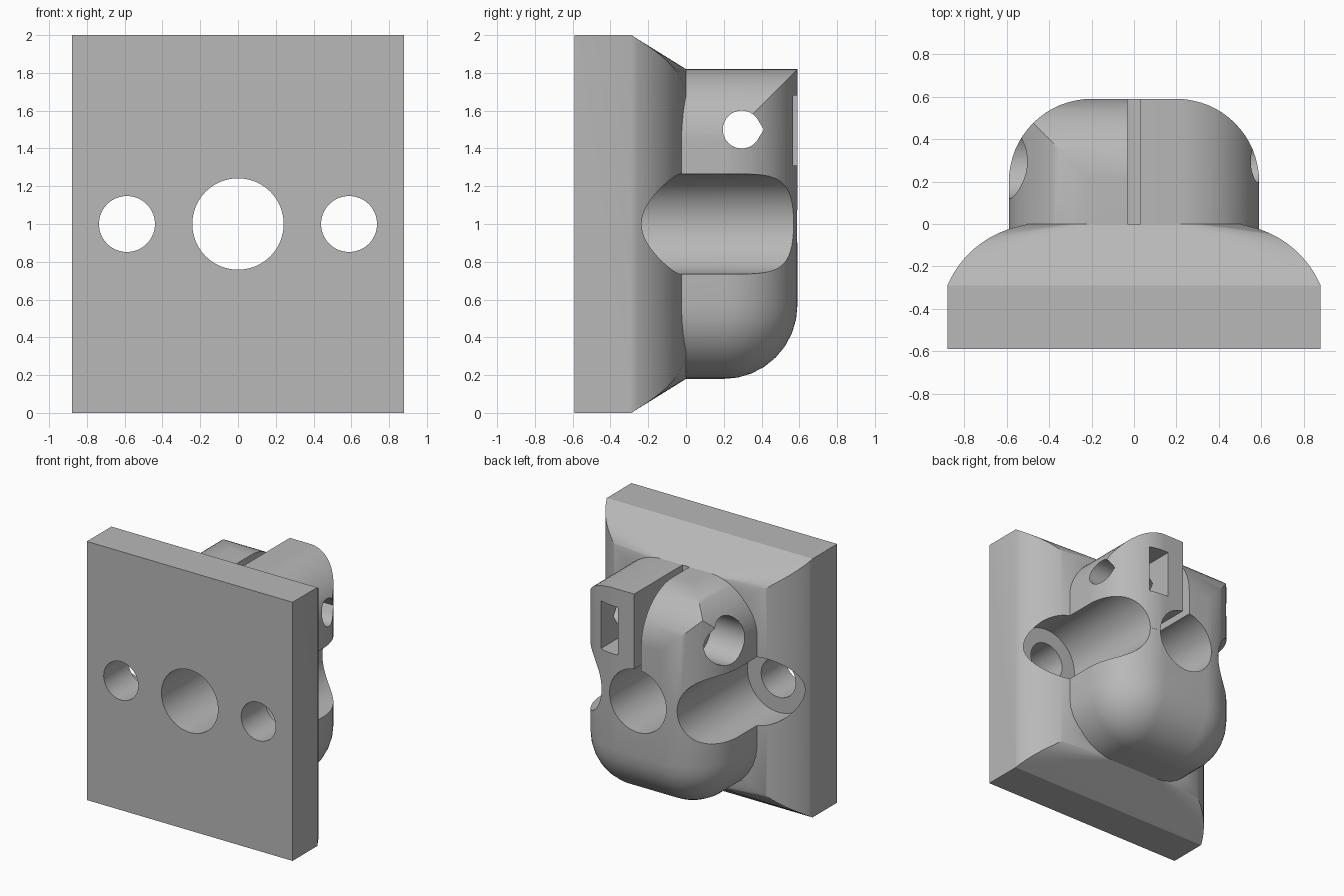
import bpy, bmesh
from math import sin, cos, pi, sqrt
from mathutils import Vector

if "Cube" in bpy.data.objects:
    bpy.data.objects.remove(bpy.data.objects["Cube"])

grey = bpy.data.materials.new("plain grey")
grey.use_nodes = True
grey.diffuse_color = (0.48, 0.48, 0.48, 1)
grey.node_tree.nodes["Principled BSDF"].inputs["Base Color"].default_value = grey.diffuse_color

R = 0.39           # edge rounding of the housing
IN = 0.2           # where the rounding starts, in x and y
W = IN + R         # half width and back of the housing
LOW, HIGH = 0.18, 1.82
MID = 1.0


def finish(bm, name):
    bmesh.ops.recalc_face_normals(bm, faces=bm.faces)
    mesh = bpy.data.meshes.new(name)
    bm.to_mesh(mesh)
    bm.free()
    mesh.materials.append(grey)
    obj = bpy.data.objects.new(name, mesh)
    bpy.context.collection.objects.link(obj)
    return obj


def hull(name, points):
    bm = bmesh.new()
    for p in points:
        bm.verts.new(p)
    bmesh.ops.remove_doubles(bm, verts=bm.verts, dist=0.0002)
    bmesh.ops.convex_hull(bm, input=bm.verts)
    bmesh.ops.delete(bm, geom=[v for v in bm.verts if not v.link_faces], context="VERTS")
    bmesh.ops.dissolve_limit(bm, angle_limit=0.002, verts=bm.verts, edges=bm.edges)
    return finish(bm, name)


def box_points(x, y, z):
    return [Vector((a, b, c)) for a in x for b in y for c in z]


def ring(r, n=64):
    return [(r * cos(2 * pi * k / n), r * sin(2 * pi * k / n)) for k in range(n)]


def bore_y(name, x, r, y0=-1, y1=1):
    return hull(name, [(x + a, y, MID + b) for a, b in ring(r) for y in (y0, y1)])


def bore_x(name, r, x0, x1, tip=0):
    profile = ring(r) + ([(tip, 0)] if tip else [])
    return hull(name, [(x, 0.295 + a, 1.5 + b) for a, b in profile for x in (x0, x1)])


# Mounting base: plate that bulges up to the housing, with sloped ends
pts = box_points((-0.88, 0.88), (-0.59, -0.29), (0, 2))
arc_x, arc_r = 0.44, 0.48
for k in range(25):
    x = 0.88 - 0.38 * k / 24
    y = max(-0.29, sqrt(arc_r ** 2 - (x - arc_x) ** 2) - arc_r)
    half = 1 - 0.62 * (y + 0.29) - 0.13 * (k / 24) ** 2
    pts += box_points((-x, x), (y,), (MID - half, MID + half))
for k in range(13):
    t = pi / 2 - k / 12 * 0.88
    x, half = IN + R * cos(t), HIGH - R - MID + R * sin(t)
    pts += box_points((-x, x), (0,), (MID - half, MID + half))
base = hull("mounting_base", pts)

# Lower housing: ball-cornered bottom half
pts = []
N = 32
for i in range(N // 2 + 1):
    for j in range(N * 2):
        a, b = pi * i / (N // 2), pi * j / N
        ball = Vector((sin(a) * cos(b), sin(a) * sin(b), cos(a))) * R
        for x in (-IN, IN):
            if ball.z > 0.001 or ball.x * x < -0.001 or ball.y < -0.001:
                continue
            p = ball + Vector((x, IN, LOW + R))
            pts.append(p)
            if abs(ball.y) < 0.001:
                pts.append(Vector((p.x, -0.1, p.z)))
            if abs(ball.z) < 0.001:
                pts.append(Vector((p.x, p.y, MID)))
pts += box_points((-W, W), (-0.1,), (LOW + R, MID))
lower = hull("lower_housing", pts)


# Cheeks: upper halves either side of the clamping slit
def cheek(name, side, planes):
    bm = bmesh.new()
    bmesh.ops.create_cube(bm, size=1)
    lo, hi = Vector((0.03, -0.1, MID)), Vector((W, W, HIGH))
    for v in bm.verts:
        v.co = [(l + h) / 2 + c * (h - l) for l, h, c in zip(lo, hi, v.co)]
    centre = Vector((IN, IN, HIGH - R))
    steps = 16
    for i, j in planes:
        for k in range(steps):
            t = (k + 0.5) / steps * pi / 2
            normal = Vector((0, 0, 0))
            normal[i], normal[j] = cos(t), sin(t)
            cut = bmesh.ops.bisect_plane(
                bm, geom=bm.verts[:] + bm.edges[:] + bm.faces[:], dist=1e-5,
                plane_co=centre + normal * R, plane_no=normal, clear_outer=True)
            rim = [e for e in bm.edges if e.is_boundary]
            if rim:
                bmesh.ops.holes_fill(bm, edges=rim, sides=0)
    for v in bm.verts:
        v.co.x *= side
    return finish(bm, name)


left = cheek("left_cheek", 1, [(0, 2), (0, 1)])
right = cheek("right_cheek", -1, [(0, 2), (0, 1), (1, 2)])

# Bores, screw channels and nut slot
cutters = {
    "centre": bore_y("centre_bore", 0, 0.242),
    "bolt": bore_x("bolt_bore", 0.1, -1, 1, 0.117),
    "head": bore_x("bolt_head_recess", 0.175, -1, -0.3),
    "nut": hull("nut_slot", box_points((0.17, 0.33), (0.1, 0.8), (1.31, 1.68))),
}
for s, tag in ((1, "left"), (-1, "right")):
    cutters[tag + "_screw"] = bore_y(tag + "_screw_hole", s * 0.588, 0.148)
    cutters[tag + "_channel"] = bore_y(tag + "_screw_channel", s * 0.588, 0.265, -0.29, 1)

both = ["centre", "left_channel", "right_channel"]
jobs = [
    (base, both + ["left_screw", "right_screw"]),
    (lower, both),
    (left, ["centre", "left_channel", "bolt", "nut"]),
    (right, ["centre", "right_channel", "bolt", "head"]),
]
for obj, names in jobs:
    bpy.ops.object.select_all(action="DESELECT")
    bpy.context.view_layer.objects.active = obj
    obj.select_set(True)
    for n in names:
        mod = obj.modifiers.new(n, "BOOLEAN")
        mod.operation = "DIFFERENCE"
        mod.solver = "EXACT"
        mod.object = cutters[n]
        bpy.ops.object.modifier_apply(modifier=mod.name)
    bpy.ops.object.shade_smooth_by_angle(angle=0.5)

for c in cutters.values():
    bpy.data.objects.remove(c)
